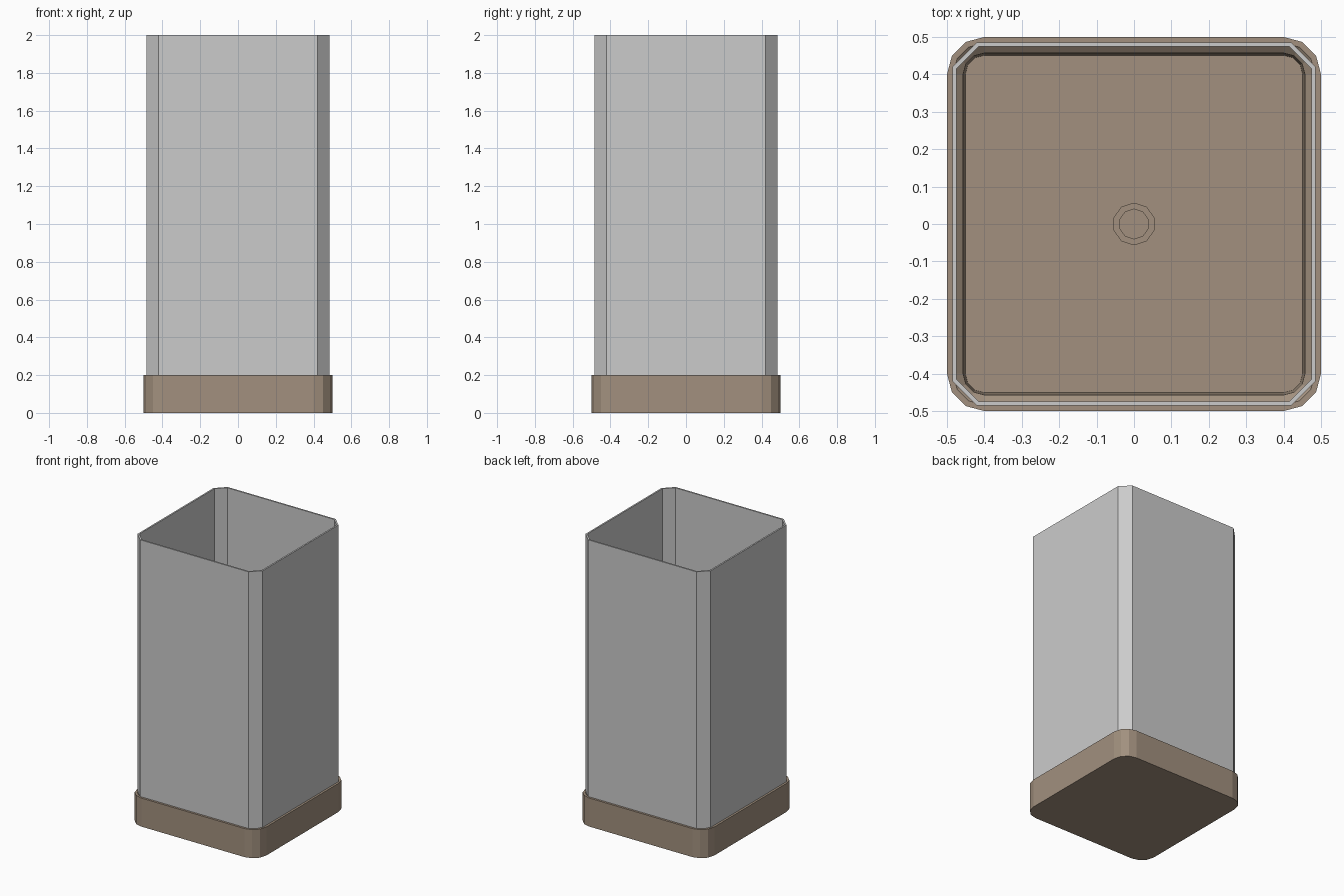
import bpy, bmesh, math

if "Cube" in bpy.data.objects:
    bpy.data.objects.remove(bpy.data.objects["Cube"])


def rounded_square(half, centre, steps):
    """Square outline whose corner arcs are centred at +-centre."""
    r, pts = half - centre, []
    for q in range(4):
        sx, sy = [(1, 1), (-1, 1), (-1, -1), (1, -1)][q]
        for i in range(steps + 1):
            a = math.pi / 2 * (q + i / steps)
            pts.append((sx * centre + r * math.cos(a), sy * centre + r * math.sin(a)))
    return pts


def circle(r, n):
    return [(r * math.sin(2 * math.pi * -i / n), r * math.cos(2 * math.pi * -i / n))
            for i in range(n)]


def loft(name, sections, closed=False, color=None):
    """Skin (outline, z) sections; cap both ends, or join last to first."""
    bm = bmesh.new()
    rings = [[bm.verts.new((x, y, z)) for x, y in pts] for pts, z in sections]
    pairs = list(zip(rings, rings[1:]))
    if closed:
        pairs.append((rings[-1], rings[0]))
    else:
        bm.faces.new(rings[0][::-1])
        bm.faces.new(rings[-1])
    for a, b in pairs:
        n = len(a)
        for i in range(n):
            j = (i + 1) % n
            bm.faces.new((a[i], a[j], b[j], b[i]))
    bmesh.ops.recalc_face_normals(bm, faces=bm.faces)
    mesh = bpy.data.meshes.new(name)
    bm.to_mesh(mesh)
    bm.free()
    obj = bpy.data.objects.new(name, mesh)
    bpy.context.collection.objects.link(obj)
    if color:
        mesh.materials.append(color)
    return obj


brown = bpy.data.materials.new("brown")
brown.diffuse_color = (0.36, 0.28, 0.21, 1)
brown.use_nodes = True
brown.node_tree.nodes["Principled BSDF"].inputs["Base Color"].default_value = brown.diffuse_color

# Base tray: outer wall, flat rim, bevelled lip, recessed floor
profile = [(0.5, 0), (0.5, 0.2), (0.484, 0.2), (0.457, 0.18), (0.451, 0.05)]
loft("base_tray", [(rounded_square(h, 0.4, 3), z) for h, z in profile], color=brown)

# Stepped round button in the middle of the floor
loft("floor_button", [(circle(0.057, 10), 0.045), (circle(0.057, 10), 0.06),
                      (circle(0.041, 10), 0.06), (circle(0.041, 10), 0.07)], color=brown)

# Thin-walled open tube with chamfered corners
outer = rounded_square(0.485, 0.42, 1)
inner = rounded_square(0.474, 0.415, 1)
loft("tube_wall", [(outer, 0.19), (outer, 2), (inner, 2), (inner, 0.19)], closed=True)
